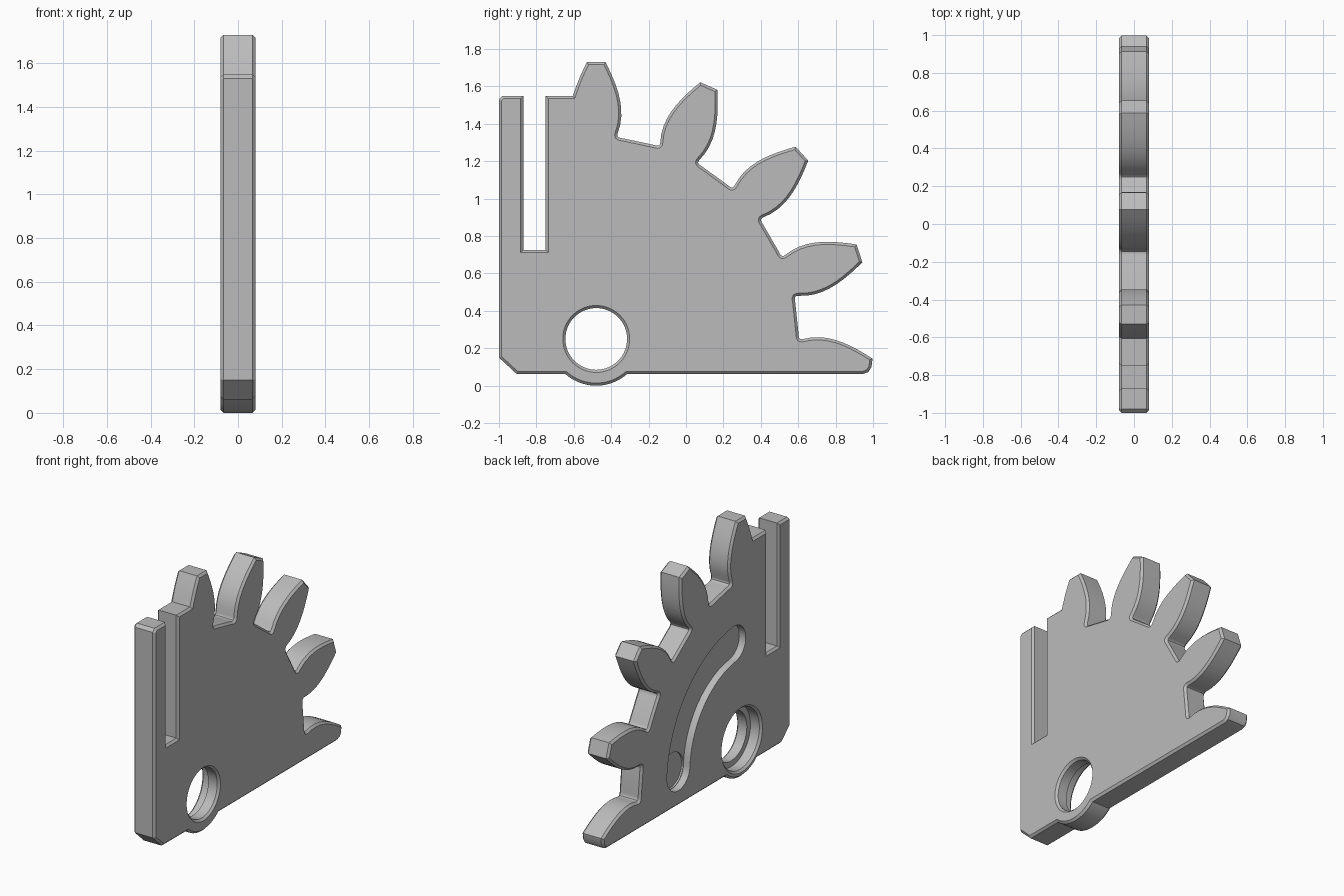
import bpy, bmesh
from math import sin, cos, radians, pi
from mathutils import Vector
from mathutils.geometry import interpolate_bezier

cube = bpy.data.objects.get("Cube")
if cube:
    bpy.data.objects.remove(cube, do_unlink=True)

HALF = 0.08            # half thickness of the plate
CHAMFER = 0.014
PIVOT = Vector((-0.48, 0.25))   # gear centre as (y, z)

grey = bpy.data.materials.new("plain_grey")
grey.use_nodes = True
colour = (0.5, 0.5, 0.5, 1)
grey.diffuse_color = colour
grey.node_tree.nodes["Principled BSDF"].inputs["Base Color"].default_value = colour


def polar(radius, degrees, centre=PIVOT):
    a = radians(degrees)
    return centre + Vector((cos(a), sin(a))) * radius


def arc(centre, radius, start, end, steps):
    return [polar(radius, start + (end - start) * i / steps, centre)
            for i in range(steps + 1)]


def curve(points, steps):
    return [p.to_2d() for p in interpolate_bezier(*[Vector(p) for p in points], steps)]


def prism(name, outline, x0, x1, chamfer=0):
    """Extrude a (y, z) outline along x, optionally chamfering both rims."""
    bm = bmesh.new()
    face = bm.faces.new([bm.verts.new((x0, p[0], p[1])) for p in outline])
    ext = bmesh.ops.extrude_face_region(bm, geom=[face])
    moved = [g for g in ext["geom"] if isinstance(g, bmesh.types.BMVert)]
    bmesh.ops.translate(bm, verts=moved, vec=(x1 - x0, 0, 0))
    bmesh.ops.recalc_face_normals(bm, faces=bm.faces)
    if chamfer:
        rims = [e for e in bm.edges if abs(e.verts[0].co.x - e.verts[1].co.x) < 1e-5]
        bmesh.ops.bevel(bm, geom=rims, offset=chamfer, segments=1,
                        affect='EDGES', clamp_overlap=False)
    return finish(name, bm)


def revolve(name, centre, profile, sides=64):
    """Turn an (x, radius) profile about an axis parallel to x."""
    bm = bmesh.new()
    rings = [[bm.verts.new((x, *(centre + Vector((cos(a), sin(a))) * r)))
              for a in (2 * pi * i / sides for i in range(sides))] for x, r in profile]
    for lower, upper in zip(rings, rings[1:]):
        for i in range(sides):
            j = (i + 1) % sides
            bm.faces.new((lower[i], lower[j], upper[j], upper[i]))
    bm.faces.new(rings[0])
    bm.faces.new(rings[-1])
    bmesh.ops.recalc_face_normals(bm, faces=bm.faces)
    return finish(name, bm)


def finish(name, bm):
    mesh = bpy.data.meshes.new(name)
    bm.to_mesh(mesh)
    bm.free()
    mesh.materials.append(grey)
    obj = bpy.data.objects.new(name, mesh)
    bpy.context.collection.objects.link(obj)
    return obj


def cut(target, cutter):
    cutter.hide_render = True
    bpy.context.view_layer.objects.active = target
    mod = target.modifiers.new("cut", 'BOOLEAN')
    mod.operation = 'DIFFERENCE'
    mod.solver = 'EXACT'
    mod.object = cutter
    bpy.ops.object.modifier_apply(modifier=mod.name)
    bpy.data.objects.remove(cutter, do_unlink=True)


# Tooth half profile as (sideways, radial), from the tip down to the root
flank = curve([(0.05, 1.48), (0.11, 1.36), (0.165, 1.23), (0.115, 1.10)], 10)
fillet = curve([(0.115, 1.10), (0.108, 1.08), (0.118, 1.075), (0.145, 1.072)], 6)
half_tooth = flank + fillet[1:]


def place(point, side, degrees):
    """Put a half profile point on a tooth pointing along the given angle."""
    a = radians(degrees)
    out, across = Vector((cos(a), sin(a))), Vector((sin(a), -cos(a)))
    return PIVOT + out * point.y + across * (side * point.x)


# Plate outline: post, slot, shoulder, then the teeth clockwise
outline = [(-1, 0.15), (-1, 1.53), (-0.98, 1.55), (-0.87, 1.55), (-0.87, 0.725),
           (-0.75, 0.725), (-0.75, 1.55), (-0.605, 1.55)]
outline += [place(p, -1, 90) for p in flank if p.y > 1.33][::-1]
for i in range(4):
    angle = 90 - 24 * i
    if i:
        outline += [place(p, -1, angle) for p in reversed(half_tooth)]
    outline += [place(p, 1, angle) for p in half_tooth]
# Half tooth trimmed by the base, with the round boss under the bore
outline += [place(p, -1, -6) for p in reversed(half_tooth)]
outline += [(0.992, 0.1), (0.975, 0.073), (0.945, 0.062)]
outline += arc(PIVOT, 0.25, -48.8, -131.2, 16)
outline += [(-0.905, 0.062)]
plate = prism("gear_sector_plate", outline, -HALF, HALF, CHAMFER)

# Stepped bore with chamfered mouths
cut(plate, revolve("bore_cutter", PIVOT, [
    (-HALF - 0.01, 0.228), (-HALF + CHAMFER, 0.204), (0.0, 0.204), (0.0, 0.165),
    (HALF - CHAMFER, 0.165), (HALF + 0.01, 0.189)]))

# Curved blind groove with round ends around the bore
MID, WIDE, LOW, HIGH = 0.675, 0.122, 3, 83
groove = (arc(PIVOT, MID + WIDE, LOW, HIGH, 32)
          + arc(polar(MID, HIGH), WIDE, HIGH, HIGH + 180, 16)[1:]
          + arc(PIVOT, MID - WIDE, HIGH, LOW, 32)[1:]
          + arc(polar(MID, LOW), WIDE, LOW + 180, LOW + 360, 16)[1:-1])
cut(plate, prism("groove_cutter", groove, -HALF - 0.02, -HALF + 0.048))

# Slightly deeper round seat at the low end of the groove
cut(plate, revolve("seat_cutter", polar(MID, LOW),
                   [(-HALF - 0.02, WIDE - 0.004), (-HALF + 0.06, WIDE - 0.004)], 48))

bpy.ops.object.select_all(action='DESELECT')
plate.select_set(True)
bpy.context.view_layer.objects.active = plate
bpy.ops.object.shade_smooth_by_angle(angle=radians(28))
